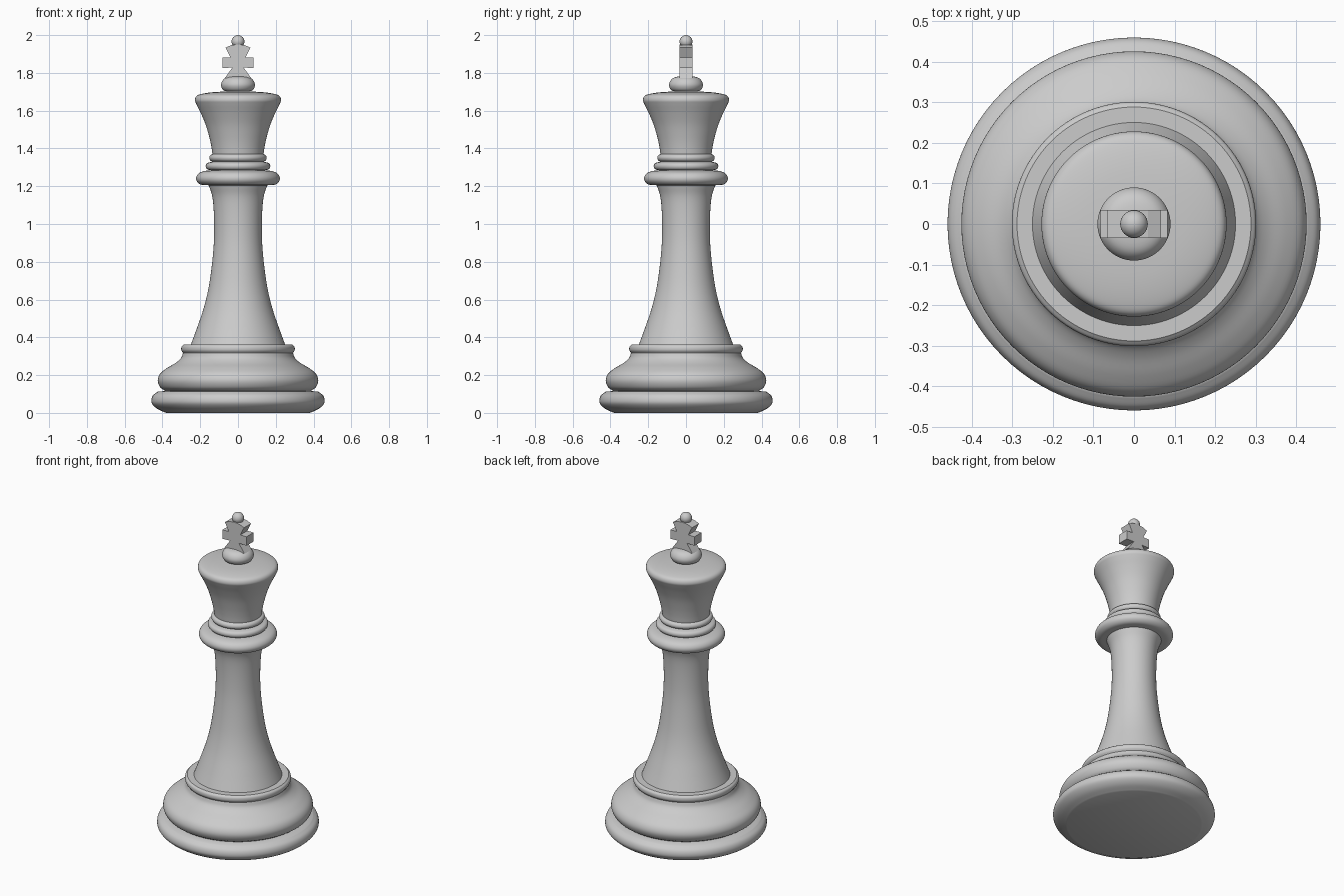
import bpy, math
from mathutils import Vector

cube = bpy.data.objects.get("Cube")
if cube:
    bpy.data.objects.remove(cube, do_unlink=True)

grey = bpy.data.materials.new("light grey")
grey.use_nodes = True
COLOUR = (0.6, 0.6, 0.6, 1)
grey.diffuse_color = COLOUR
grey.node_tree.nodes["Principled BSDF"].inputs["Base Color"].default_value = COLOUR


def make(name, verts, faces, smooth=True):
    mesh = bpy.data.meshes.new(name)
    mesh.from_pydata(verts, [], faces)
    mesh.materials.append(grey)
    obj = bpy.data.objects.new(name, mesh)
    bpy.context.collection.objects.link(obj)
    bpy.ops.object.select_all(action="DESELECT")
    obj.select_set(True)
    bpy.context.view_layer.objects.active = obj
    if smooth:
        bpy.ops.object.shade_smooth_by_angle(angle=math.radians(40))
    return obj


def spline(points, steps=5):
    """Catmull-Rom curve through the points."""
    p = [Vector(q) for q in points]
    p = [2 * p[0] - p[1]] + p + [2 * p[-1] - p[-2]]
    out = []
    for a, b, c, d in zip(p, p[1:], p[2:], p[3:]):
        for i in range(steps):
            t = i / steps
            out.append(0.5 * (2 * b + (c - a) * t + (2 * a - 5 * b + 4 * c - d) * t ** 2
                              + (3 * b - a - 3 * c + d) * t ** 3))
    return out + [p[-2]]


def lathe(name, *curves, sides=96):
    """Turn (radius, height) curves, listed upwards; corners stay between curves."""
    path = []
    for curve in curves:
        pts = spline(curve) if len(curve) > 2 else [Vector(q) for q in curve]
        path += pts[1:] if path else pts
    verts, rings = [], []
    for r, z in path:
        n = sides if r > 1e-4 else 1
        rings.append([len(verts) + i % n for i in range(sides)])
        verts += [(r * math.cos(i * math.tau / sides), r * math.sin(i * math.tau / sides), z)
                  for i in range(n)]
    faces = []
    for lo, hi in zip(rings, rings[1:]):
        for i in range(sides):
            j = (i + 1) % sides
            face = list(dict.fromkeys((lo[i], lo[j], hi[j], hi[i])))
            faces.append(face)
    return make(name, verts, faces)


# Stepped base
lathe("foot", [(0, 0), (0.38, 0)],
      [(0.38, 0), (0.425, 0.02), (0.453, 0.045), (0.459, 0.068), (0.45, 0.093), (0.425, 0.112)],
      [(0.425, 0.112), (0.385, 0.116)])
lathe("base", [(0.385, 0.116), (0.412, 0.136), (0.425, 0.172), (0.412, 0.208), (0.375, 0.238),
               (0.33, 0.265), (0.302, 0.29), (0.291, 0.318)],
      [(0.291, 0.318), (0.3, 0.332), (0.299, 0.35), (0.288, 0.361)],
      [(0.288, 0.361), (0.25, 0.361)])

# Waisted column
lathe("column", [(0.25, 0.361), (0.217, 0.45), (0.183, 0.55), (0.158, 0.65), (0.141, 0.76),
                 (0.129, 0.88), (0.126, 0.98), (0.129, 1.08), (0.137, 1.15), (0.155, 1.205)])

# Collar and neck rings
lathe("collar", [(0.155, 1.205), (0.195, 1.208), (0.217, 1.225), (0.221, 1.247),
                 (0.208, 1.268), (0.18, 1.28), (0.14, 1.285)])
lathe("lower_neck_ring", [(0.14, 1.285), (0.163, 1.29), (0.171, 1.306), (0.163, 1.322),
                          (0.135, 1.33)])
lathe("upper_neck_ring", [(0.135, 1.33), (0.147, 1.337), (0.152, 1.35), (0.147, 1.363),
                          (0.135, 1.37)])

# Flared head with a shallow domed top
lathe("head", [(0.135, 1.37), (0.141, 1.41), (0.152, 1.46), (0.171, 1.525), (0.196, 1.585),
               (0.22, 1.634), (0.228, 1.656), (0.22, 1.677), (0.195, 1.688), (0.14, 1.697),
               (0.06, 1.702)])
lathe("knob", [(0.06, 1.702), (0.08, 1.711), (0.09, 1.736), (0.08, 1.762), (0.055, 1.778),
               (0, 1.785)], sides=64)

# Cross: right-hand outline from bottom to top, mirrored to the left
half = [(0.07, 1.772), (0.03, 1.828), (0.083, 1.826), (0.083, 1.882), (0.04, 1.882),
        (0.066, 1.934), (0.035, 1.947), (0, 1.951)]
outline = half + [(-x, z) for x, z in reversed(half[:-1])]
n = len(outline)
DEPTH = 0.035
verts = [(x, y, z) for y in (-DEPTH, DEPTH) for x, z in outline]
faces = [list(range(n)), list(range(2 * n - 1, n - 1, -1))]
faces += [(i, i + n, (i + 1) % n + n, (i + 1) % n) for i in range(n)]
make("cross", verts, faces, smooth=False)

# Ball on top of the cross
bpy.ops.mesh.primitive_uv_sphere_add(segments=32, ring_count=16, radius=0.034,
                                     location=(0, 0, 1.966))
ball = bpy.context.object
ball.name = "finial_ball"
ball.data.materials.append(grey)
bpy.ops.object.shade_smooth_by_angle()
